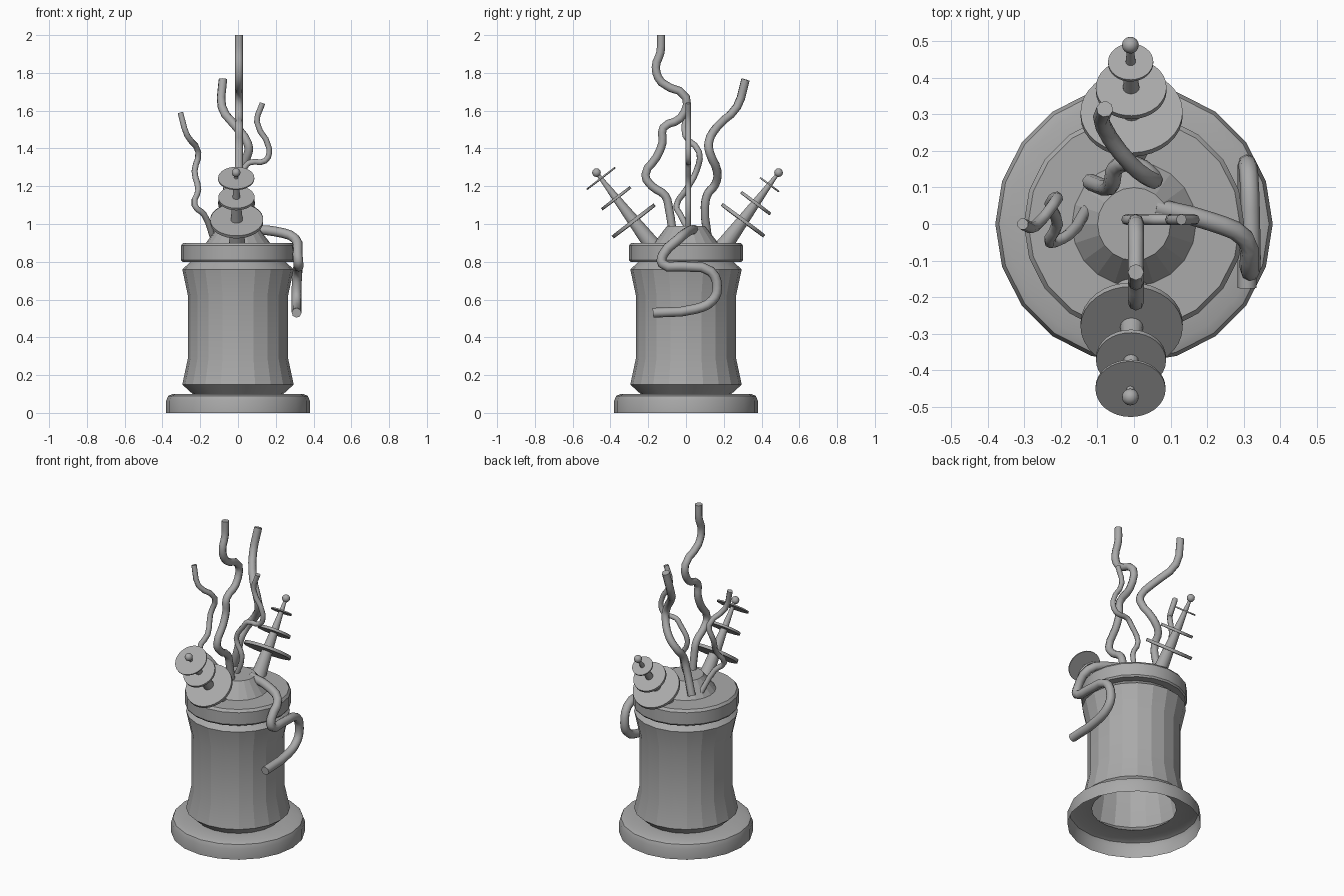
import bpy, bmesh, math
from mathutils import Vector

cube = bpy.data.objects.get("Cube")
if cube:
    bpy.data.objects.remove(cube)

grey = bpy.data.materials.new("plain grey")
grey.use_nodes = True
colour = (0.4, 0.4, 0.4, 1)
grey.diffuse_color = colour
grey.node_tree.nodes["Principled BSDF"].inputs["Base Color"].default_value = colour


def finish(obj, angle=25):
    obj.data.materials.clear()
    obj.data.materials.append(grey)
    bpy.ops.object.select_all(action='DESELECT')
    obj.select_set(True)
    bpy.context.view_layer.objects.active = obj
    bpy.ops.object.shade_smooth_by_angle(angle=math.radians(angle))


def lathe(name, profile, sides=20, angle=25, start=Vector(), axis=Vector((0, 0, 1))):
    """Spin (radius, height) points about an axis; a zero radius closes the end."""
    bm = bmesh.new()
    verts = [bm.verts.new((r, 0, z)) for r, z in profile]
    edges = [bm.edges.new(p) for p in zip(verts, verts[1:])]
    bmesh.ops.spin(bm, geom=verts + edges, cent=(0, 0, 0), axis=(0, 0, 1),
                   angle=math.tau, steps=sides)
    bmesh.ops.remove_doubles(bm, verts=bm.verts, dist=1e-4)
    bmesh.ops.recalc_face_normals(bm, faces=bm.faces)
    mesh = bpy.data.meshes.new(name)
    bm.to_mesh(mesh)
    bm.free()
    obj = bpy.data.objects.new(name, mesh)
    bpy.context.collection.objects.link(obj)
    obj.location = start
    obj.rotation_euler = axis.to_track_quat('Z', 'Y').to_euler()
    finish(obj, angle)
    return obj


# Hollow canister: open base, waisted barrel, collar and raised cap
lathe("base", [(.38, 0), (.38, .065), (.37, .09), (.345, .1), (.24, .1)])
lathe("barrel", [(.24, .1), (.295, .15), (.265, .29), (.265, .62),
                 (.295, .76), (.25, .8)], angle=15)
lathe("collar", [(.25, .8), (.295, .8), (.302, .81), (.302, .885),
                 (.29, .9), (.17, .9)])
lathe("cap", [(.17, .9), (.1, .99), (0, .99)], angle=10)


# Slanted masts with stacked discs and a ball tip
def mast(side, foot, tip, discs):
    foot, tip = Vector(foot), Vector(tip)
    axis = (tip - foot).normalized()
    length = (tip - foot).length
    lathe(side + "_mast", [(0, -.04), (.045, -.04), (.008, length), (0, length)],
          16, 30, foot, axis)
    for i, (dist, r, t) in enumerate(discs):
        lathe(f"{side}_disc_{i + 1}", [(0, -t), (r, -t), (r, t), (0, t)],
              32, 30, foot + axis * dist, axis)
    bpy.ops.mesh.primitive_uv_sphere_add(segments=16, ring_count=8,
                                         radius=.023, location=tip)
    ball = bpy.context.object
    ball.name = side + "_ball"
    finish(ball, 60)


mast("front", (-.005, -.195, .91), (-.01, -.474, 1.272),
     [(.134, .14, .009), (.286, .096, .007), (.418, .096, .004)])
mast("back", (-.005, .22, .91), (-.01, .49, 1.272),
     [(.137, .14, .009), (.25, .097, .008), (.372, .062, .004)])


# Bent tubes growing out of the cap
def tube(name, radius, points):
    curve = bpy.data.curves.new(name, 'CURVE')
    curve.dimensions = '3D'
    curve.bevel_depth = radius
    curve.bevel_resolution = 2
    curve.resolution_u = 3
    curve.use_fill_caps = True
    spline = curve.splines.new('BEZIER')
    spline.bezier_points.add(len(points) - 1)
    for bp, p in zip(spline.bezier_points, points):
        bp.co = p
        bp.handle_left_type = bp.handle_right_type = 'AUTO'
    obj = bpy.data.objects.new(name, curve)
    bpy.context.collection.objects.link(obj)
    bpy.ops.object.select_all(action='DESELECT')
    obj.select_set(True)
    bpy.context.view_layer.objects.active = obj
    bpy.ops.object.convert(target='MESH')
    finish(bpy.context.object, 50)


# The tallest tube sways only in the y direction
tall = [(-.07, .95), (-.09, 1.08), (-.11, 1.15), (-.18, 1.2), (-.215, 1.26),
        (-.155, 1.355), (-.125, 1.43), (-.12, 1.51), (-.03, 1.56), (0, 1.67),
        (-.13, 1.75), (-.16, 1.83), (-.135, 1.91), (-.132, 2)]
tube("tall_tube", .022, [(.005, y, z) for y, z in tall])

tube("back_tube", .023, [
    (-.12, .115, .93), (-.07, .1, 1.09), (-.06, .115, 1.16), (-.05, .155, 1.21),
    (0, .165, 1.28), (.055, .125, 1.38), (.05, .12, 1.43), (-.01, .165, 1.515),
    (-.085, .27, 1.62), (-.08, .315, 1.765)])

tube("right_tube", .016, [
    (-.13, .04, .92), (-.18, -.03, 1.05), (-.23, -.05, 1.1), (-.21, 0, 1.18),
    (-.23, .055, 1.28), (-.21, .07, 1.38), (-.27, -.005, 1.47), (-.305, 0, 1.59)])

# The short tube sways only in the x direction
short = [(-.03, .95), (.02, 1.1), (-.02, 1.2), (.03, 1.29), (.06, 1.325),
         (.145, 1.335), (.165, 1.4), (.1, 1.54), (.13, 1.64)]
tube("short_tube", .015, [(x, .012, z) for x, z in short])

tube("hanging_tube", .026, [
    (.06, .045, .97), (.2, .01, .96), (.305, -.04, .92), (.315, -.12, .84),
    (.32, -.125, .79), (.32, -.02, .775), (.315, .13, .75), (.31, .165, .66),
    (.31, .14, .595), (.31, .05, .55), (.31, -.175, .53)])
